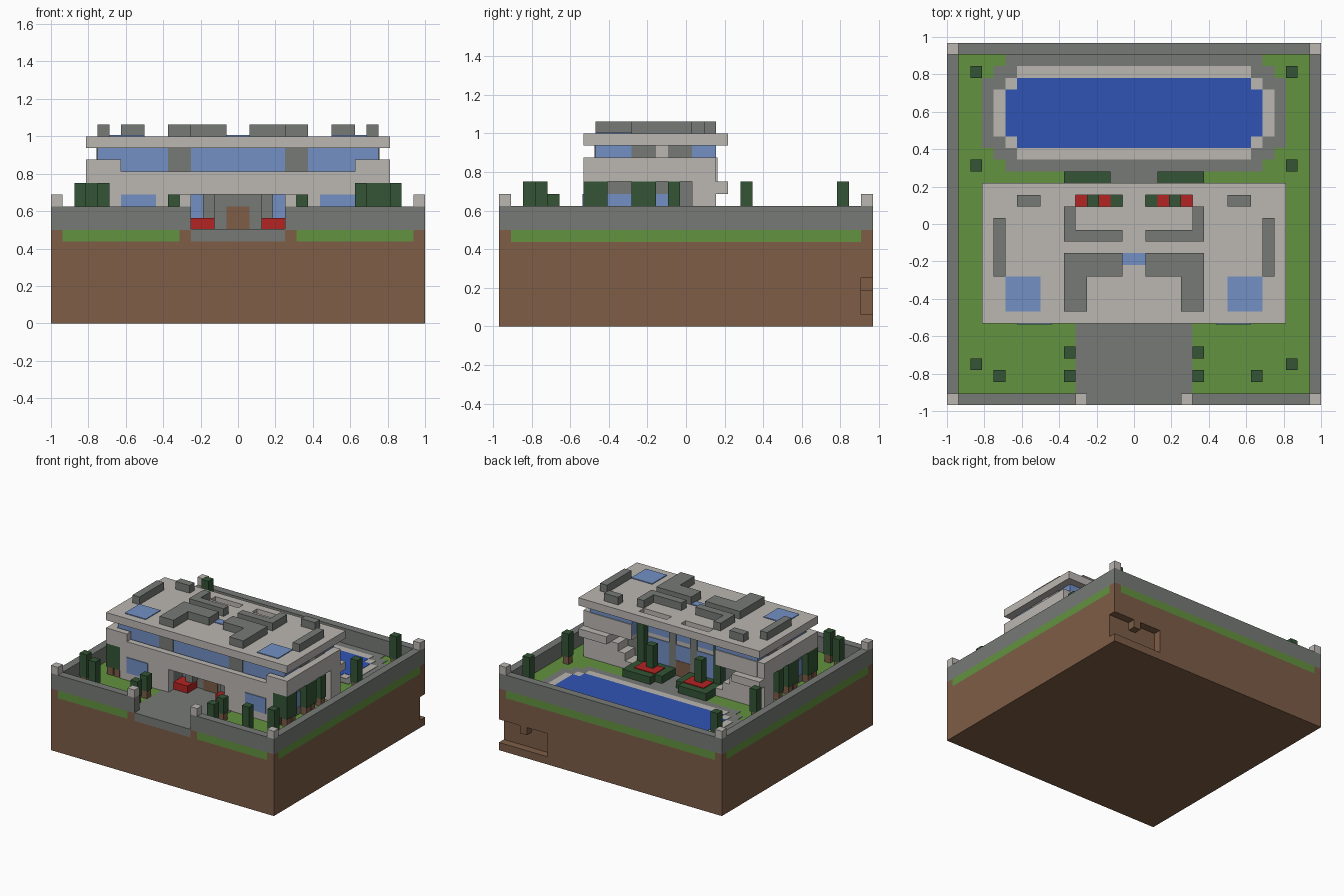
import bpy
import bmesh

default_cube = bpy.data.objects.get("Cube")
if default_cube:
    bpy.data.objects.remove(default_cube, do_unlink=True)

UNIT = 1 / 16      # one grid block
MIDDLE = 15.5      # half the depth in blocks


def linear(channel):
    return channel / 12.92 if channel <= 0.04045 else ((channel + 0.055) / 1.055) ** 2.4


def make_material(name, hex_colour):
    rgb = [linear(byte / 255) for byte in bytes.fromhex(hex_colour)]
    material = bpy.data.materials.new(name)
    material.use_nodes = True
    material.diffuse_color = (*rgb, 1)
    shader = material.node_tree.nodes["Principled BSDF"]
    shader.inputs["Base Color"].default_value = (*rgb, 1)
    shader.inputs["Roughness"].default_value = 0.9
    return material


DIRT = make_material("brown earth", "7D5D46")
GRASS = make_material("lawn green", "62923F")
LEAF = make_material("dark leaf green", "335535")
STONE = make_material("stone grey", "777A77")
WHITE = make_material("pale plaster", "BBB7B2")
GLASS = make_material("window blue", "7290C4")
WATER = make_material("pool blue", "3054B4")
RED = make_material("flower red", "B42323")


def box(name, material, x, y, z, mirror=False):
    """Box from block ranges; y is counted from the front edge."""
    mesh = bpy.data.meshes.new(name)
    bm = bmesh.new()
    ranges = [x, (-x[1], -x[0])] if mirror else [x]
    for span in ranges:
        cube = bmesh.ops.create_cube(bm, size=1)
        for vert in cube["verts"]:
            pick = [int(value > 0) for value in vert.co]
            vert.co = (span[pick[0]] * UNIT,
                       (y[pick[1]] - MIDDLE) * UNIT,
                       z[pick[2]] * UNIT)
    bm.to_mesh(mesh)
    bm.free()
    mesh.materials.append(material)
    item = bpy.data.objects.new(name, mesh)
    bpy.context.collection.objects.link(item)
    return item


def cut(target, cutter):
    modifier = target.modifiers.new("notch", "BOOLEAN")
    modifier.operation = "DIFFERENCE"
    modifier.solver = "EXACT"
    modifier.object = cutter
    cutter.hide_render = True
    cutter.hide_viewport = True
    cutter.display_type = "WIRE"


def tree(x, y, top=12, mirror=True):
    box("tree_trunk", DIRT, x=(x + .1, x + .9), y=(y + .1, y + .9), z=(8, 9), mirror=mirror)
    box("tree_leaves", LEAF, x=(x, x + 1), y=(y, y + 1), z=(9, top), mirror=mirror)


# Earth block with a notch at the rear corner
earth = box("earth_block", DIRT, x=(-16, 16), y=(0, 31), z=(0, 7))
cut(earth, box("notch_cutter", DIRT, x=(9, 17), y=(30, 32), z=(1, 4)))
box("notch_lip", DIRT, x=(12, 13), y=(30, 31), z=(3, 4))
box("earth_corner_front", DIRT, x=(15, 16), y=(0, 1), z=(7, 8), mirror=True)
box("earth_corner_back", DIRT, x=(15, 16), y=(30, 31), z=(7, 8), mirror=True)
box("earth_gate_side", DIRT, x=(4, 5), y=(0, 1), z=(7, 8), mirror=True)

# Lawn and driveway
box("lawn", GRASS, x=(-16, 16), y=(1, 30), z=(7, 8))
box("lawn_back_edge", GRASS, x=(-15, 15), y=(30, 31), z=(7, 8))
box("lawn_front_edge", GRASS, x=(5, 15), y=(0, 1), z=(7, 8), mirror=True)
box("driveway_edge", STONE, x=(-4, 4), y=(0, 1), z=(7, 8.05))
box("driveway", STONE, x=(-5, 5), y=(1, 7), z=(8, 8.05))
box("entry_paving", STONE, x=(-4, 4), y=(7, 10), z=(8, 8.05))
box("garden_path", STONE, x=(-2, 2), y=(16, 20), z=(8, 8.05))

# Boundary wall and posts
box("side_wall", STONE, x=(15, 16), y=(0, 31), z=(8, 10), mirror=True)
box("back_wall", STONE, x=(-15, 15), y=(30, 31), z=(8, 10))
box("front_wall", STONE, x=(4, 15), y=(0, 1), z=(8, 10), mirror=True)
for name, left, front in (("front_post", 15, 0), ("gate_post", 4, 0), ("back_post", 15, 30)):
    box(name, WHITE, x=(left, left + 1), y=(front, front + 1), z=(10, 11), mirror=True)

# Swimming pool: stepped paving, pale rim and water as stacked plates
for half, front, back in ((11, 20, 30), (12, 21, 29), (13, 22, 28)):
    box("pool_paving", STONE, x=(-half, half), y=(front, back), z=(8, 8.05))
for half, front, back in ((10, 21, 29), (11, 22, 28), (12, 23, 27)):
    box("pool_rim", WHITE, x=(-half, half), y=(front, back), z=(8, 8.1))
for half, front, back in ((10, 22, 28), (11, 23, 27)):
    box("pool_water", WATER, x=(-half, half), y=(front, back), z=(8, 8.14))

# Ground floor
box("lower_wing", STONE, x=(4, 12), y=(8, 16), z=(8, 12), mirror=True)
box("lower_core", STONE, x=(-4, 4), y=(10, 16), z=(8, 12))
box("lower_facade", WHITE, x=(4, 11), y=(7, 8), z=(8, 12), mirror=True)
box("entry_canopy", WHITE, x=(-4, 4), y=(7, 10), z=(11, 12))
box("facade_window", GLASS, x=(7, 10), y=(6.9, 7), z=(9, 11), mirror=True)
box("entry_window", GLASS, x=(3, 4), y=(9.9, 10), z=(9, 11), mirror=True)
box("entry_column", STONE, x=(2, 3), y=(9, 10), z=(9, 11), mirror=True)
box("entry_flowers", RED, x=(2, 4), y=(8, 9.9), z=(8, 9), mirror=True)
box("front_door", DIRT, x=(-1, 1), y=(9.9, 10), z=(8, 10))
for front, back in ((9, 11), (13, 14)):
    box("side_window", GLASS, x=(12, 12.1), y=(front, back), z=(9, 11), mirror=True)

# Rear of the house
box("rear_glass", GLASS, x=(-6, 6), y=(16, 16.1), z=(8, 12))
box("rear_column", STONE, x=(1, 2), y=(16, 16.15), z=(8, 15), mirror=True)
box("rear_door", DIRT, x=(-1, 1), y=(16, 16.15), z=(8, 10))
for step in range(3):
    box("rear_stair", WHITE, x=(6 + step, 12), y=(16, 18), z=(8 + step, 9 + step), mirror=True)
box("rear_pier", WHITE, x=(12, 13), y=(16, 18), z=(8, 11), mirror=True)
box("rear_terrace", WHITE, x=(9, 13), y=(16, 19), z=(11, 12), mirror=True)

# Upper floor and balcony
box("balcony_floor", WHITE, x=(-13, 13), y=(7, 16), z=(12, 12.5))
box("rear_wing_floor", WHITE, x=(6, 13), y=(16, 18), z=(12, 12.5), mirror=True)
box("front_parapet", WHITE, x=(-10, 10), y=(7, 7.8), z=(12, 13))
box("corner_parapet", WHITE, x=(10, 13), y=(7, 7.8), z=(12, 14), mirror=True)
box("side_parapet", WHITE, x=(12, 13), y=(7, 18), z=(12, 14), mirror=True)
box("rear_parapet", WHITE, x=(6, 12), y=(18, 18.1), z=(12, 14), mirror=True)
box("upper_core_glass", GLASS, x=(-6, 6), y=(8, 16), z=(12.5, 15))
box("upper_wing_glass", GLASS, x=(6, 12), y=(8, 18), z=(12.5, 15), mirror=True)
box("upper_front_column", STONE, x=(4, 6), y=(7.9, 8), z=(12.5, 15), mirror=True)
for material, front, back in ((STONE, 11, 13), (WHITE, 13, 14), (STONE, 14, 16)):
    box("upper_side_panel", material, x=(12, 12.1), y=(front, back), z=(14, 15), mirror=True)

# Roof with two planting openings
box("roof_main", WHITE, x=(-13, 13), y=(7, 17), z=(15, 16))
box("roof_back_strip", WHITE, x=(-13, 13), y=(18, 19), z=(15, 16))
box("roof_bridge", WHITE, x=(-1, 1), y=(17, 18), z=(15, 16))
box("roof_side_bridge", WHITE, x=(5, 13), y=(17, 18), z=(15, 16), mirror=True)
box("skylight", GLASS, x=(8, 11), y=(8, 11), z=(16, 16.1), mirror=True)
box("centre_skylight", GLASS, x=(-1, 1), y=(12, 13), z=(16, 16.1))
box("roof_front_bar", STONE, x=(1, 6), y=(11, 13), z=(16, 17), mirror=True)
box("roof_front_leg", STONE, x=(4, 6), y=(8, 11), z=(16, 17), mirror=True)
box("roof_back_bar", STONE, x=(1, 6), y=(14, 15), z=(16, 17), mirror=True)
box("roof_back_leg", STONE, x=(5, 6), y=(15, 17), z=(16, 17), mirror=True)
box("roof_side_bar", STONE, x=(11, 12), y=(11, 16), z=(16, 17), mirror=True)
box("roof_vent", STONE, x=(8, 10), y=(17, 18), z=(16, 17), mirror=True)

# Rear flower beds
box("flower_bed", LEAF, x=(1, 6), y=(16.2, 19), z=(8, 9), mirror=True)
box("flower_bed_edge", LEAF, x=(2, 6), y=(19, 20), z=(8, 9), mirror=True)
box("bed_flowers", RED, x=(2, 5), y=(17, 19), z=(9, 9.1), mirror=True)
box("bed_tree", LEAF, x=(3, 4), y=(17, 18), z=(9, 12), mirror=True)
box("tall_hedge", LEAF, x=(5, 6), y=(16.2, 17), z=(9, 14), mirror=True)

# Garden trees, driveway bushes and trees beside the house
for front in (3, 20, 28):
    tree(13, front)
tree(10, 2, mirror=False)
tree(-12, 2, mirror=False)
for front in (2, 4):
    tree(5, front, top=11)
for front in (7, 8, 11, 12, 14):
    tree(12, front)
tree(11, 7)
